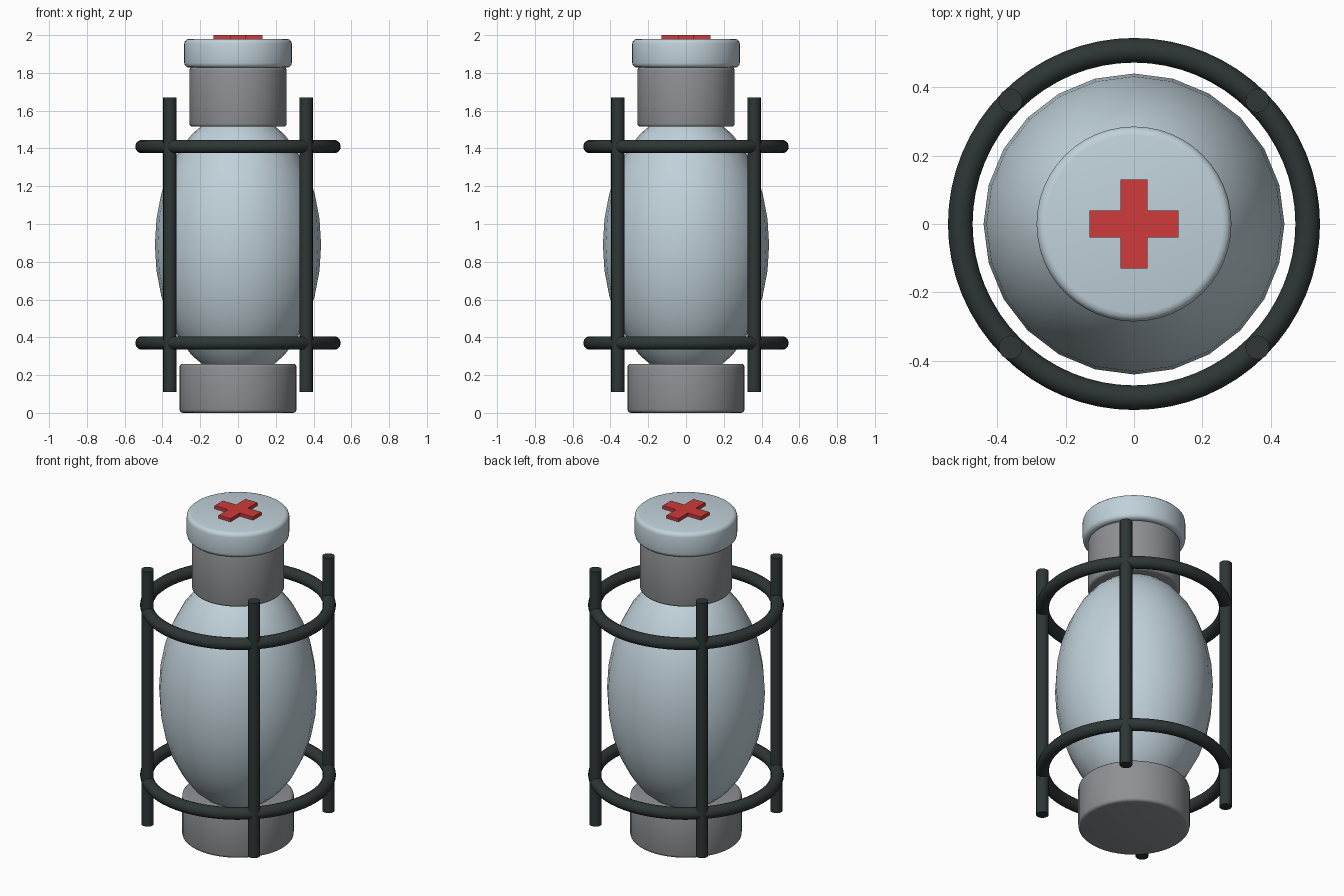
import bpy, math

if "Cube" in bpy.data.objects:
    bpy.data.objects.remove(bpy.data.objects["Cube"])


def material(name, rgb):
    m = bpy.data.materials.new(name)
    m.diffuse_color = (*rgb, 1)
    m.use_nodes = True
    m.node_tree.nodes["Principled BSDF"].inputs["Base Color"].default_value = m.diffuse_color
    return m


PALE = material("pale_blue", (0.53, 0.64, 0.70))
GREY = material("steel_grey", (0.27, 0.28, 0.295))
DARK = material("dark_green_grey", (0.027, 0.037, 0.036))
RED = material("red", (0.62, 0.043, 0.043))


def finish(name, mat, angle=40):
    ob = bpy.context.object
    ob.name = name
    ob.data.materials.append(mat)
    bpy.ops.object.shade_smooth_by_angle(angle=math.radians(angle))
    return ob


def cylinder(name, mat, r, z0, z1, x=0, y=0, sides=48, bevel=0.0):
    bpy.ops.mesh.primitive_cylinder_add(
        vertices=sides, radius=r, depth=z1 - z0, location=(x, y, (z0 + z1) / 2))
    if bevel:
        mod = bpy.context.object.modifiers.new("rounded_rim", 'BEVEL')
        mod.width, mod.segments = bevel, 3
        mod.limit_method, mod.angle_limit = 'ANGLE', math.radians(40)
        bpy.ops.object.modifier_apply(modifier=mod.name)
    return finish(name, mat)


# Egg-shaped flask body
bpy.ops.mesh.primitive_uv_sphere_add(segments=24, ring_count=16, radius=0.44,
                                     location=(0, 0, 0.89))
bpy.context.object.scale.z = 1.6
finish("flask_body", PALE)

# Base, neck collar and cap
cylinder("base", GREY, 0.31, 0.005, 0.265, bevel=0.018)
cylinder("neck_collar", GREY, 0.257, 1.515, 1.83, bevel=0.015)
cylinder("cap", PALE, 0.285, 1.828, 1.98, bevel=0.025)

# Protective cage: two hoops and four posts
for name, z in (("lower_hoop", 0.37), ("upper_hoop", 1.41)):
    bpy.ops.mesh.primitive_torus_add(major_radius=0.508, minor_radius=0.036,
                                     major_segments=64, minor_segments=14,
                                     location=(0, 0, z))
    finish(name, DARK, 60)
for sx in (-1, 1):
    for sy in (-1, 1):
        cylinder("cage_post", DARK, 0.035, 0.11, 1.67, 0.361 * sx, 0.361 * sy,
                 sides=16)

# Cross emblem on the cap: one outline, extruded
a, b = 0.13, 0.04
corner = [(a, -b), (a, b), (b, b)]
outline = []
for k in range(4):
    c, s = (1, 0, -1, 0)[k], (0, 1, 0, -1)[k]
    outline += [(c * x - s * y, s * x + c * y) for x, y in corner]
n = len(outline)
verts = [(x, y, z) for z in (1.97, 2.0) for x, y in outline]
faces = [list(range(n))[::-1], list(range(n, 2 * n))]
faces += [(i, (i + 1) % n, n + (i + 1) % n, n + i) for i in range(n)]
mesh = bpy.data.meshes.new("cross_emblem")
mesh.from_pydata(verts, [], faces)
mesh.materials.append(RED)
bpy.context.collection.objects.link(bpy.data.objects.new("cross_emblem", mesh))

# Stand the base exactly on the floor
bpy.data.objects["base"].location.z -= 0.005
